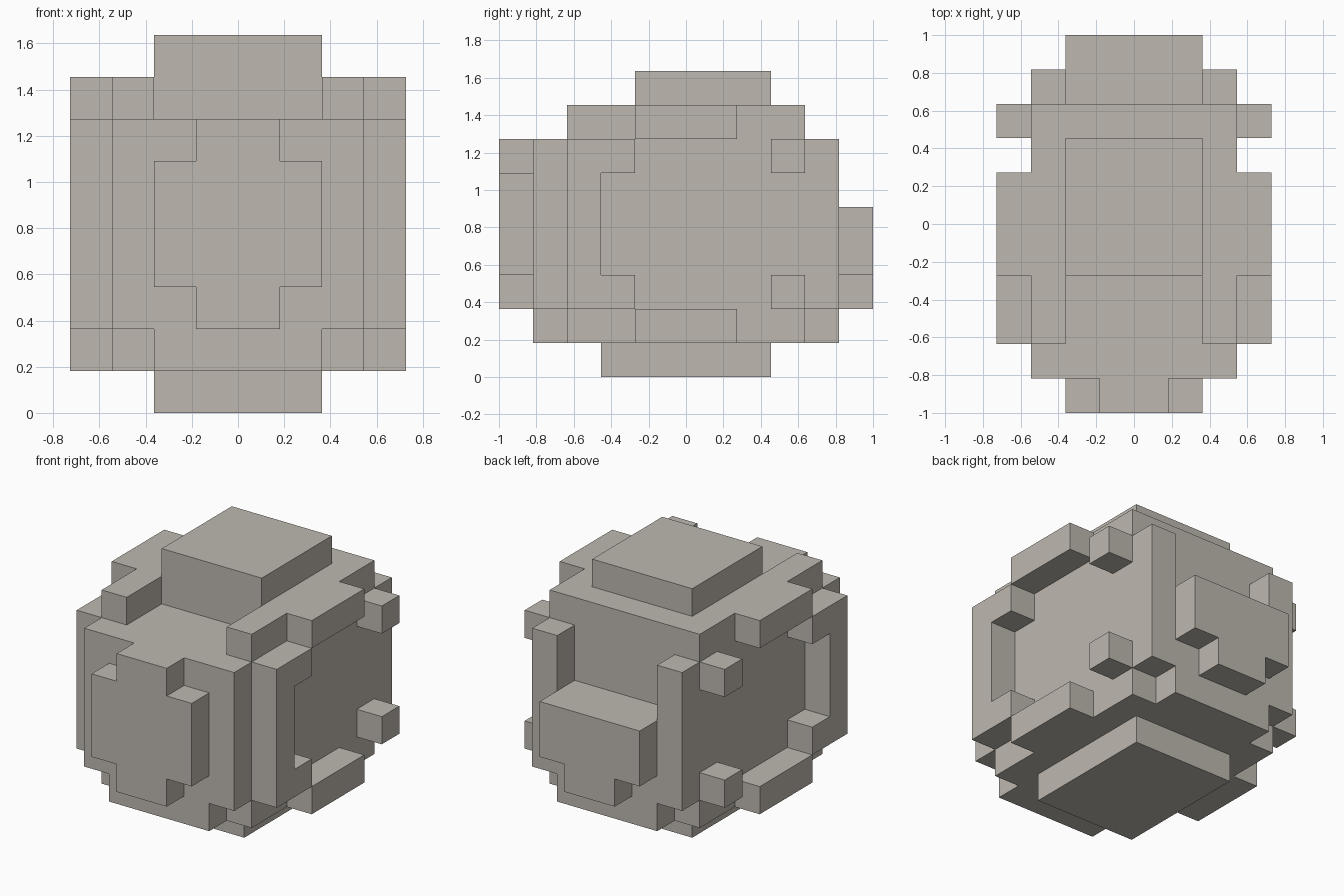
import bpy
import bmesh
import math
from mathutils import Vector

cube = bpy.data.objects.get("Cube")
if cube:
    bpy.data.objects.remove(cube, do_unlink=True)

UNIT = 2 / 11      # edge of one block
HALF_DEPTH = 5.5   # shifts block rows so the model is centred on y

stone = bpy.data.materials.new("warm_grey_stone")
stone.use_nodes = True
colour = (0.515, 0.485, 0.434, 1)
stone.diffuse_color = colour
stone.node_tree.nodes["Principled BSDF"].inputs["Base Color"].default_value = colour


def box(x0, x1, y0, y1, z0, z1):
    """Blocks in a range, mirrored across x."""
    return {(x, y, z)
            for i in range(x0, x1) for x in (i, -1 - i)
            for y in range(y0, y1) for z in range(z0, z1)}


# Each part is a set of blocks, with x measured outwards from the centre
parts = {
    "base": box(0, 2, 3, 8, 0, 1),
    "lower_body": box(0, 3, 2, 9, 1, 2) | box(0, 2, 1, 10, 1, 2),
    "main_body": box(0, 3, 1, 9, 2, 7),
    "back_wall": box(0, 2, 9, 10, 2, 5),
    "back_columns": box(2, 3, 9, 10, 2, 7),
    "back_plate": box(0, 2, 10, 11, 3, 5) | box(0, 1, 10, 11, 2, 3),
    "front_plate": box(0, 2, 0, 1, 3, 6) | box(0, 1, 0, 1, 2, 7),
    "upper_body": box(0, 2, 4, 9, 7, 8) | box(2, 3, 2, 9, 7, 8),
    "top_cap": box(0, 2, 4, 8, 8, 9),
    "side_top_ledges": box(3, 4, 4, 7, 7, 8),
    "side_bottom_ledges": box(3, 4, 4, 7, 1, 2),
    "side_front_brackets": (box(3, 4, 2, 3, 2, 7) | box(3, 4, 3, 4, 2, 3)
                            | box(3, 4, 3, 4, 6, 7)),
    "side_upper_studs": box(3, 4, 8, 9, 6, 7),
    "side_lower_studs": box(3, 4, 8, 9, 2, 3),
}
solid = set().union(*parts.values())


def build_part(name, blocks):
    """Make the outer skin of a part, leaving out faces hidden by other blocks."""
    bm = bmesh.new()
    for block in sorted(blocks):
        centre = Vector(block) + Vector((0.5, 0.5 - HALF_DEPTH, 0.5))
        for axis in range(3):
            for sign in (-1, 1):
                neighbour = list(block)
                neighbour[axis] += sign
                if tuple(neighbour) in solid:
                    continue
                n, u = Vector(), Vector()
                n[axis] = sign / 2
                u[(axis + 1) % 3] = 0.5
                v = n.cross(u) * 2
                corners = (n - u - v, n + u - v, n + u + v, n - u + v)
                bm.faces.new([bm.verts.new((centre + c) * UNIT) for c in corners])
    bmesh.ops.remove_doubles(bm, verts=bm.verts, dist=UNIT / 100)
    bmesh.ops.dissolve_limit(bm, angle_limit=math.radians(1),
                             verts=bm.verts, edges=bm.edges)
    mesh = bpy.data.meshes.new(name)
    bm.to_mesh(mesh)
    bm.free()
    mesh.materials.append(stone)
    bpy.context.scene.collection.objects.link(bpy.data.objects.new(name, mesh))


for part_name, part_blocks in parts.items():
    build_part(part_name, part_blocks)
